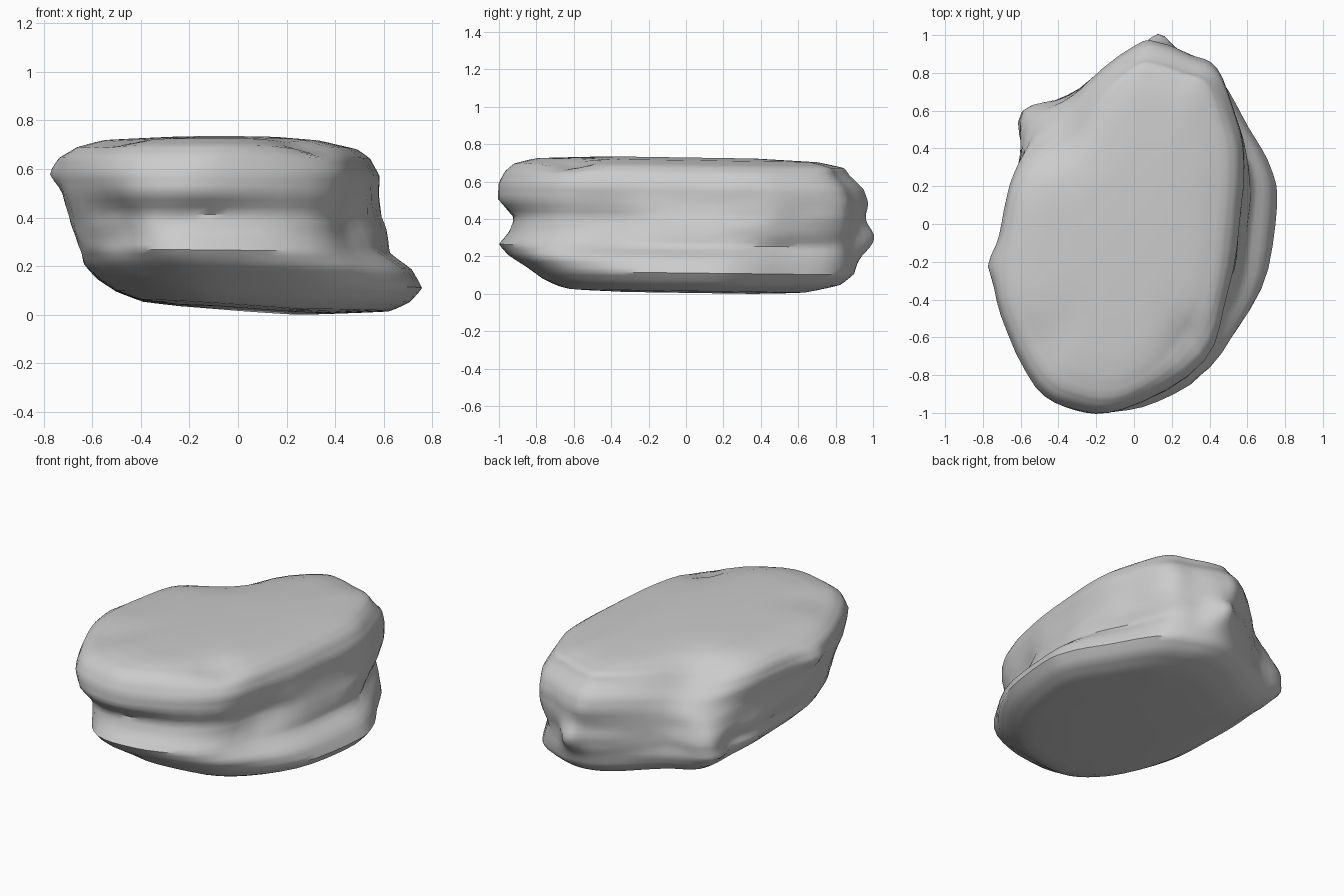
import bpy
import bmesh
from mathutils import Vector, noise

cube = bpy.data.objects.get("Cube")
if cube:
    bpy.data.objects.remove(cube)

# Matching counter-clockwise outlines of the lower slab, upper slab and top rim
LOWER = [(.76, .1), (.73, .3), (.61, .52), (.46, .78), (.3, .88), (.14, .92),
         (-.05, .87), (-.35, .68), (-.58, .58), (-.62, .35), (-.63, 0), (-.62, -.3),
         (-.55, -.55), (-.42, -.78), (-.2, -.93), (.1, -.9), (.43, -.75), (.68, -.38)]
UPPER = [(.57, .1), (.58, .4), (.54, .58), (.44, .83), (.3, .9), (.14, .96),
         (0, .95), (-.34, .7), (-.56, .58), (-.65, .3), (-.7, 0), (-.74, -.22),
         (-.71, -.48), (-.52, -.86), (-.32, -.97), (-.06, -.98), (.38, -.72), (.51, -.35)]
TOP = [(.35, .1), (.36, .3), (.34, .48), (.3, .66), (.18, .7), (.08, .72),
       (-.02, .7), (-.2, .5), (-.4, .36), (-.5, .2), (-.54, 0), (-.55, -.22),
       (-.54, -.42), (-.4, -.68), (-.25, -.78), (-.02, -.78), (.2, -.56), (.32, -.3)]

# Height, outline blend, then scale to the right side, left side, front and back
LAYERS = [(0, 0, .5, .4, .5, .5), (.01, 0, .82, .64, .74, .72), (.05, 0, .93, .8, .82, .9),
          (.11, 0, 1, .92, .9, .98), (.19, 0, .94, 1.01, 1.02, 1), (.26, .3, .88, .98, 1.06, 1),
          (.33, .6, .93, .97, 1, 1), (.41, .9, .98, .96, .96, 1), (.5, 1, 1, .97, 1.02, 1),
          (.58, 1, 1, 1, 1.01, .97), (.65, 1.1, .98, 1, .99, .92), (.69, 1.4, 1, 1, 1, .97),
          (.72, 2, 1, 1, 1, .98), (.735, 2, .5, .5, .5, .5)]

# Sculpted lumps and hollows: centre, radius, push
DABS = [((.45, -.5, .38), .18, (-.05, .05, 0)),
        ((-.1, -.95, .4), .14, (0, .04, 0)),
        ((-.5, -.8, .36), .13, (.04, .03, 0)),
        ((-.76, -.22, .59), .07, (-.04, 0, 0)),
        ((.14, .95, .3), .08, (0, .08, 0)),
        ((.02, .92, .38), .07, (0, -.04, 0)),
        ((-.6, .6, .36), .14, (-.05, .04, 0)),
        ((-.5, .55, .67), .23, (.09, -.09, -.05)),
        ((-.62, .4, .23), .09, (.04, -.03, 0)),
        ((-.65, 0, .25), .09, (.03, 0, 0)),
        ((.28, -.62, .7), .1, (0, .02, -.04)),
        ((-.45, -.6, .73), .12, (0, 0, -.02))]


def closed_spline(points, steps):
    """Smooth closed curve through the points."""
    pts = [Vector(p) for p in points]
    n, result = len(pts), []
    for i in range(n):
        a, b, c, d = (pts[(i + k) % n] for k in (-1, 0, 1, 2))
        for s in range(steps):
            t = s / steps
            result.append(b + (c - a) * (t * .5) + (a * 2 - b * 5 + c * 4 - d) * (t * t * .5)
                          + (b * 3 - a - c * 3 + d) * (t ** 3 * .5))
    return result


def lerp_layers(steps):
    """Layers with evenly spaced extra ones between them."""
    for low, high in zip(LAYERS, LAYERS[1:]):
        for s in range(steps):
            yield [a + (b - a) * s / steps for a, b in zip(low, high)]
    yield LAYERS[-1]


def sculpt(co):
    """Press in the dabs, tilt both faces and roughen the sides."""
    p = co.copy()
    for centre, radius, push in DABS:
        weight = 2.718 ** -((co - Vector(centre)).length / radius) ** 2
        p += Vector(push) * weight
    under = max(0, 1 - co.z / .3)
    p.z += under * (max(0, .25 - co.x) * .07 + (.7 - co.y) * .015)
    p.z -= co.y * .015 * co.z / .72
    side = max(0, 1 - abs(co.z - .37) / .36)
    stretched = Vector((co.x * 4, co.y * 4, co.z * 7))
    rough = noise.noise(stretched) * .015 + noise.noise(stretched * 2) * .012
    return p + Vector((co.x, co.y, 0)).normalized() * rough * side


# Stone body, lofted through the blended outlines
shapes = [closed_spline(outline, 4) for outline in (LOWER, UPPER, TOP)]
count = len(shapes[0])
bm = bmesh.new()
rings = []
for z, blend, right, left, front, back in lerp_layers(3):
    base = min(int(blend), 1)
    ring = []
    for p, q in zip(shapes[base], shapes[base + 1]):
        x, y = p.lerp(q, blend - base)
        co = Vector((x * (right if x > 0 else left), y * (back if y > 0 else front), z))
        ring.append(bm.verts.new(sculpt(co)))
    rings.append(ring)
for low, high in zip(rings, rings[1:]):
    for i in range(count):
        j = (i + 1) % count
        bm.faces.new((low[i], low[j], high[j], high[i]))
bm.faces.new(rings[0][::-1])
bm.faces.new(rings[-1])

# Soften the loft and rest it on the ground
bmesh.ops.smooth_vert(bm, verts=bm.verts, factor=.3, use_axis_x=True,
                      use_axis_y=True, use_axis_z=True)
lowest = min(v.co.z for v in bm.verts)
bmesh.ops.translate(bm, verts=bm.verts, vec=(0, 0, -lowest))

mesh = bpy.data.meshes.new("boulder")
bm.to_mesh(mesh)
bm.free()
boulder = bpy.data.objects.new("boulder", mesh)
bpy.context.collection.objects.link(boulder)

# Plain stone grey
stone = bpy.data.materials.new("stone_grey")
stone.use_nodes = True
grey = (.6, .6, .6, 1)
stone.diffuse_color = grey
stone.node_tree.nodes["Principled BSDF"].inputs["Base Color"].default_value = grey
mesh.materials.append(stone)

bpy.ops.object.select_all(action="DESELECT")
boulder.select_set(True)
bpy.context.view_layer.objects.active = boulder
bpy.ops.object.shade_smooth_by_angle(angle=.8)
